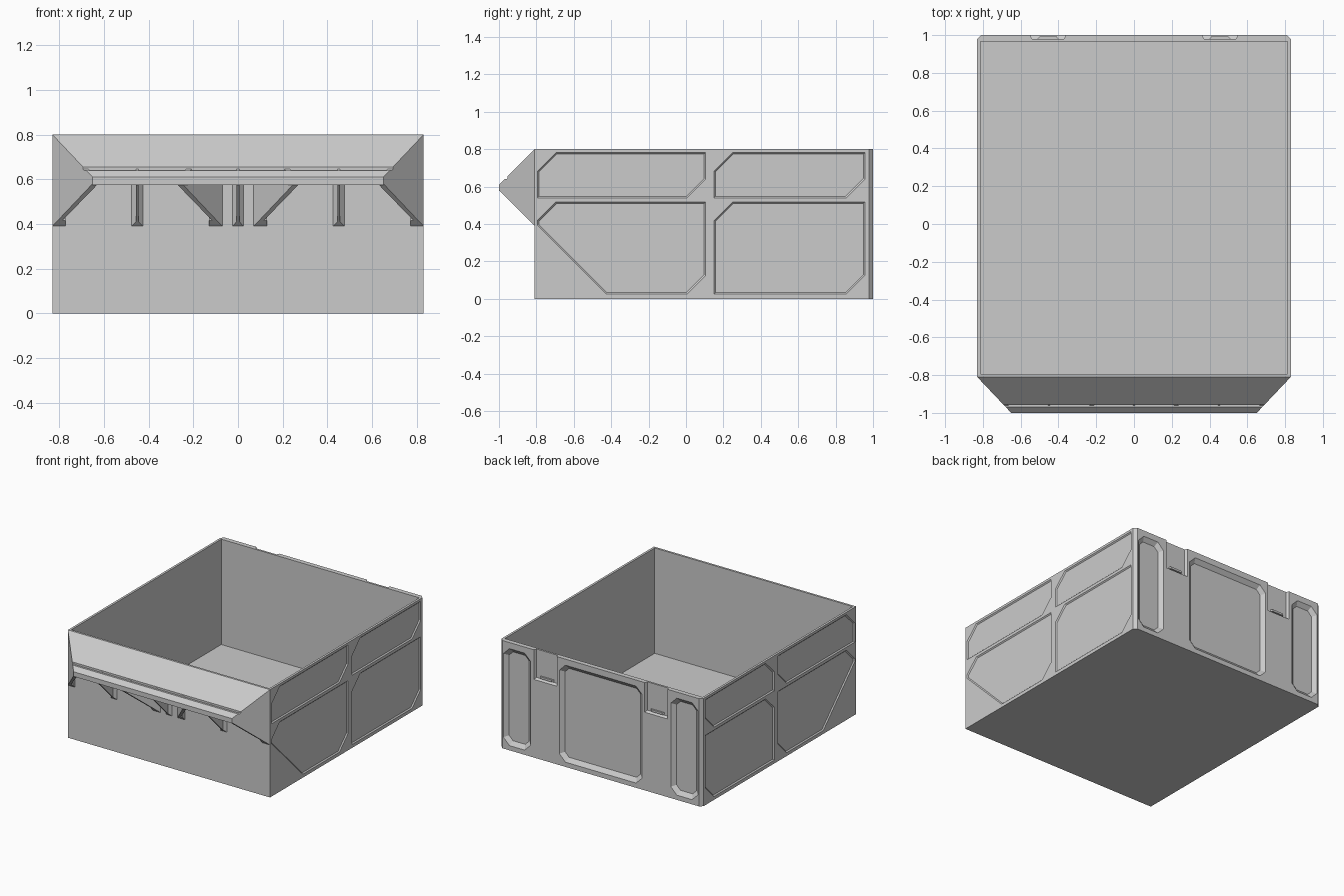
import bpy, bmesh
from mathutils import Vector

if "Cube" in bpy.data.objects:
    bpy.data.objects.remove(bpy.data.objects["Cube"])


def make_object(name, bm):
    bmesh.ops.recalc_face_normals(bm, faces=bm.faces)
    me = bpy.data.meshes.new(name)
    bm.to_mesh(me)
    bm.free()
    ob = bpy.data.objects.new(name, me)
    bpy.context.collection.objects.link(ob)
    return ob


def loft(bm, lower, upper):
    """Closed solid between two matching rings of 3D points."""
    a = [bm.verts.new(p) for p in lower]
    b = [bm.verts.new(p) for p in upper]
    n = len(a)
    bm.faces.new(a[::-1])
    bm.faces.new(b)
    for i in range(n):
        j = (i + 1) % n
        bm.faces.new((a[i], a[j], b[j], b[i]))


def inset(pts, d):
    """Mitred inward offset of a convex 2D outline."""
    pts = [Vector(p) for p in pts]
    n = len(pts)
    area = sum(pts[i].x * pts[(i + 1) % n].y - pts[(i + 1) % n].x * pts[i].y for i in range(n))
    s = 1 if area > 0 else -1
    out = []
    for i in range(n):
        e1 = (pts[i] - pts[i - 1]).normalized()
        e2 = (pts[(i + 1) % n] - pts[i]).normalized()
        n1, n2 = Vector((-e1.y, e1.x)) * s, Vector((-e2.y, e2.x)) * s
        out.append(pts[i] + (n1 + n2) * (d / (1 + n1.dot(n2))))
    return out


def recess(bm, pts, depth, slope, place):
    """Tapered pocket cutter; place(u, v, depth) maps it onto a wall."""
    outer, inner = inset(pts, -slope * 0.1), inset(pts, slope)
    loft(bm, [place(p[0], p[1], -depth * 0.1) for p in outer],
         [place(p[0], p[1], depth) for p in inner])


def cut(target, bm, name):
    tool = make_object(name, bm)
    tool.hide_render = True
    mod = target.modifiers.new(name, 'BOOLEAN')
    mod.operation, mod.solver, mod.object = 'DIFFERENCE', 'EXACT', tool
    bpy.context.view_layer.objects.active = target
    bpy.ops.object.modifier_apply(modifier=name)
    bpy.data.objects.remove(tool)


def chamfered(x0, x1, z0, z1, c):
    return [(x0 + c, z0), (x1 - c, z0), (x1, z0 + c), (x1, z1 - c),
            (x1 - c, z1), (x0 + c, z1), (x0, z1 - c), (x0, z0 + c)]


# Open bin body with chamfered rear corners
plan = [(-0.83, -0.81), (0.83, -0.81), (0.83, 0.978), (0.808, 1), (-0.808, 1), (-0.83, 0.978)]
bm = bmesh.new()
loft(bm, [(x, y, 0) for x, y in plan], [(x, y, 0.8) for x, y in plan])
body = make_object("bin_body", bm)

hollow = [(-0.813, -0.794), (0.813, -0.794), (0.813, 0.965), (-0.813, 0.965)]
bm = bmesh.new()
loft(bm, [(x, y, 0.018) for x, y in hollow], [(x, y, 0.9) for x, y in hollow])
cut(body, bm, "hollow_cutter")

# Shallow side panels, mirrored left and right
def side_panel(y0, y1, z0, z1):
    return [(y0, z0), (y1 - 0.1, z0), (y1, z0 + 0.1), (y1, z1),
            (y0 + 0.1, z1), (y0, z1 - 0.1)]

panels = [side_panel(-0.795, 0.105, 0.54, 0.782),
          side_panel(0.15, 0.957, 0.54, 0.782),
          side_panel(0.15, 0.957, 0.025, 0.518),
          [(-0.795, 0.395), (-0.425, 0.025), (0.005, 0.025), (0.105, 0.125),
           (0.105, 0.518), (-0.695, 0.518), (-0.795, 0.418)]]
bm = bmesh.new()
for s in (-1, 1):
    for p in panels:
        recess(bm, p, 0.008, 0.008, lambda u, v, d, s=s: (s * (0.83 - d), u, v))
cut(body, bm, "side_panel_cutter")

# Rear wall pockets and hanging slots open at the rim
back = lambda u, v, d: (u, 1 - d, v)
bm = bmesh.new()
recess(bm, chamfered(-0.34, 0.34, 0.035, 0.755, 0.05), 0.025, 0.03, back)
for s in (-1, 1):
    x0, x1 = sorted((s * 0.575, s * 0.8))
    recess(bm, chamfered(x0, x1, 0.035, 0.755, 0.05), 0.025, 0.03, back)
    x0, x1 = sorted((s * 0.36, s * 0.55))
    recess(bm, [(x0, 0.58), (x1, 0.58), (x1, 0.9), (x0, 0.9)], 0.02, 0.01, back)
cut(body, bm, "rear_cutter")

# Small catch at the foot of each hanging slot
bm = bmesh.new()
for s in (-1, 1):
    foot = [(s * 0.455 + dx, y) for dx, y in ((-0.06, 0.975), (0.06, 0.975), (0.045, 0.993), (-0.045, 0.993))]
    loft(bm, [(x, y, 0.595) for x, y in foot], [(x, y, 0.61) for x, y in foot])
make_object("slot_catches", bm)

# Sloping front lip with a small label step
half = lambda y: 0.83 + (y + 0.81) * 0.18 / 0.19
lip = [(-0.81, 0.8), (-0.955, 0.655), (-0.955, 0.64), (-0.97, 0.64),
       (-1, 0.61), (-1, 0.575), (-0.81, 0.765)]
bm = bmesh.new()
loft(bm, [(-half(y), y, z) for y, z in lip], [(half(y), y, z) for y, z in lip])
make_object("front_lip", bm)


# Brackets under the lip: plan outline between two 45 degree planes
def bracket(bm, pts):
    loft(bm, [(x, y, 0.39 - (y + 0.81)) for x, y in pts],
         [(x, y, 0.79 + (y + 0.81)) for x, y in pts])

plate = [(0.83, -0.81), (0.65, -1), (0.625, -1), (0.785, -0.835), (0.77, -0.835), (0.77, -0.81)]
bm = bmesh.new()
for s in (-1, 1):
    bracket(bm, [(s * x, y) for x, y in plate])
    bracket(bm, [(s * (0.9 - x), y) for x, y in plate])
make_object("lip_end_plates", bm)

# Thin centre ribs with flared roots
rib = [(-0.025, -0.81), (-0.006, -0.83), (-0.006, -0.995),
       (0.006, -0.995), (0.006, -0.83), (0.025, -0.81)]
bm = bmesh.new()
for cx in (-0.45, 0, 0.45):
    bracket(bm, [(cx + x, y) for x, y in rib])
make_object("lip_ribs", bm)
